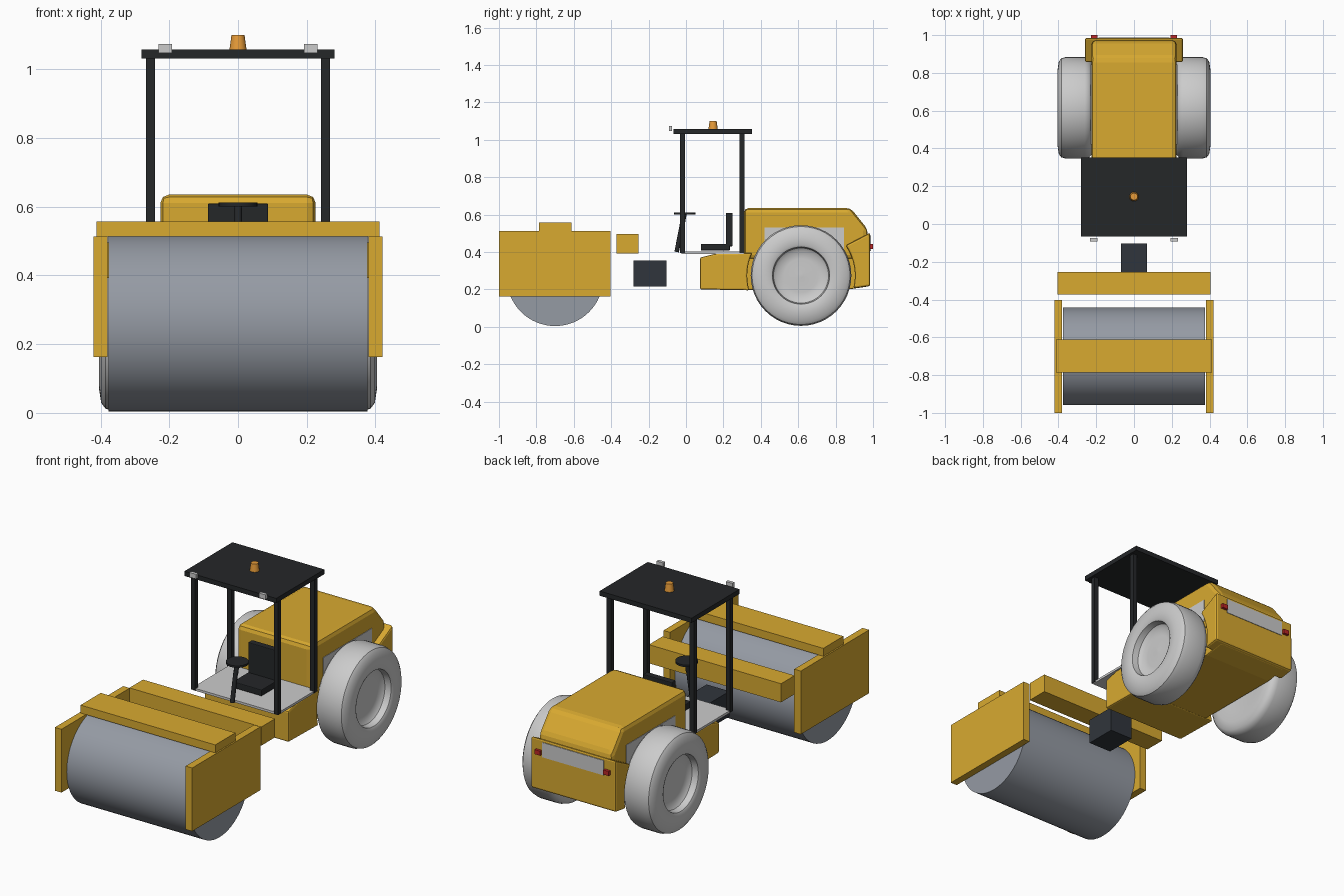
import bpy, bmesh, math
from mathutils import Vector, Matrix

if "Cube" in bpy.data.objects:
    bpy.data.objects.remove(bpy.data.objects["Cube"])


def mat(name, rgb):
    m = bpy.data.materials.new(name)
    m.diffuse_color = (*rgb, 1)
    m.use_nodes = True
    m.node_tree.nodes["Principled BSDF"].inputs["Base Color"].default_value = m.diffuse_color
    return m


YELLOW = mat("yellow_paint", (0.69, 0.40, 0.03))
STEEL = mat("drum_steel", (0.30, 0.325, 0.37))
BLACK = mat("black_paint", (0.018, 0.02, 0.022))
DARK = mat("dark_steel", (0.03, 0.036, 0.045))
AMBER = mat("amber", (0.8, 0.33, 0.04))
RED = mat("red_lens", (0.5, 0.02, 0.02))


def finish(name, bm, material=None, bevel=0, smooth=False, segments=2):
    bmesh.ops.recalc_face_normals(bm, faces=bm.faces)
    me = bpy.data.meshes.new(name)
    bm.to_mesh(me)
    bm.free()
    ob = bpy.data.objects.new(name, me)
    bpy.context.collection.objects.link(ob)
    if material:
        me.materials.append(material)
    if bevel:
        mod = ob.modifiers.new("bevel", "BEVEL")
        mod.width, mod.segments, mod.limit_method = bevel, segments, "ANGLE"
        mod.angle_limit = math.radians(25)
    if smooth:
        bpy.ops.object.select_all(action="DESELECT")
        ob.select_set(True)
        bpy.context.view_layer.objects.active = ob
        bpy.ops.object.shade_smooth_by_angle(angle=math.radians(35))
    return ob


def box(name, x, y, z, material=None, bevel=0):
    """Box from (min, max) pairs."""
    bm = bmesh.new()
    bmesh.ops.create_cube(bm, size=1)
    for v in bm.verts:
        v.co = Vector([(a + b) / 2 + c * (b - a) for (a, b), c in zip((x, y, z), v.co)])
    return finish(name, bm, material, bevel)


def side_profile(name, points, half_width, material, bevel):
    """Extrude a (y, z) outline across x."""
    bm = bmesh.new()
    face = bm.faces.new([bm.verts.new((-half_width, y, z)) for y, z in points])
    new = bmesh.ops.extrude_face_region(bm, geom=[face])["geom"]
    bmesh.ops.translate(bm, vec=(2 * half_width, 0, 0),
                        verts=[g for g in new if isinstance(g, bmesh.types.BMVert)])
    return finish(name, bm, material, bevel)


def rod(name, a, b, r1, r2, material, n=24):
    """Cylinder or cone between two points."""
    a, b = Vector(a), Vector(b)
    bm = bmesh.new()
    rot = (b - a).to_track_quat("Z", "Y").to_matrix().to_4x4()
    bmesh.ops.create_cone(bm, cap_ends=True, segments=n, radius1=r1, radius2=r2,
                          depth=(b - a).length, matrix=Matrix.Translation((a + b) / 2) @ rot)
    return finish(name, bm, material, smooth=True)


def lathe_x(name, profile, y, z, side, n=48):
    """Revolve an (x, radius) profile around an x axle."""
    bm = bmesh.new()
    vs = [bm.verts.new((side * x, y, z + r)) for x, r in profile]
    es = [bm.edges.new(p) for p in zip(vs, vs[1:])]
    bmesh.ops.spin(bm, geom=vs + es, cent=(0, y, z), axis=(1, 0, 0),
                   angle=math.tau, steps=n, use_merge=True)
    bmesh.ops.remove_doubles(bm, verts=bm.verts, dist=1e-5)
    return finish(name, bm, smooth=True)


WY, WZ, ARCH = 0.615, 0.274, 0.288


def arch(z0, z1, side, n=8):
    """Wheel arch points from height z0 to z1."""
    zs = [z0 + (z1 - z0) * i / n for i in range(n + 1)]
    return [(WY + side * math.sqrt(ARCH ** 2 - (z - WZ) ** 2), z) for z in zs]


# Drum and its frame
rod("drum", (-0.377, -0.70, 0.262), (0.377, -0.70, 0.262), 0.258, 0.258, STEEL, 64)
for s, n in ((-1, "left"), (1, "right")):
    box(n + "_drum_plate", sorted((s * 0.38, s * 0.42)), (-1.0, -0.403), (0.163, 0.513), YELLOW)
box("drum_top_beam", (-0.412, 0.412), (-0.787, -0.611), (0.513, 0.557), YELLOW)
box("drum_rear_beam", (-0.404, 0.404), (-0.372, -0.253), (0.393, 0.496), YELLOW)
box("articulation_block", (-0.07, 0.07), (-0.28, -0.104), (0.216, 0.355), DARK)

# Rear chassis: wide front, narrow middle between the wheels, wide tail
side_profile("chassis_front", [(0.075, 0.2), (0.075, 0.37), (0.155, 0.39)]
             + arch(0.395, 0.195, -1), 0.257, YELLOW, 0.008)
side_profile("chassis_middle", [(0.25, 0.198), (0.25, 0.38), (0.97, 0.40), (0.97, 0.215), (0.85, 0.197)],
             0.215, YELLOW, 0.006)
side_profile("chassis_tail", arch(0.205, 0.435, 1) + [(0.985, 0.503), (0.985, 0.218)],
             0.26, YELLOW, 0.01)

# Engine hood with chamfered rear
side_profile("hood", [(0.31, 0.36), (0.31, 0.635), (0.88, 0.635), (0.972, 0.52), (0.972, 0.36)],
             0.226, YELLOW, 0.025)

# Grilles and tail lights
for s, n in ((-1, "left"), (1, "right")):
    box(n + "_side_grille", sorted((s * 0.20, s * 0.229)), (0.42, 0.845), (0.40, 0.53))
    box(n + "_tail_light", (s * 0.21 - 0.017, s * 0.21 + 0.017), (0.98, 1.0), (0.417, 0.442), RED)
box("rear_grille", (-0.188, 0.188), (0.95, 0.988), (0.405, 0.487))

# Tyres with dished hubs
TYRE = [(0.225, 0), (0.225, 0.14), (0.215, 0.20), (0.222, 0.245), (0.238, 0.263), (0.26, 0.269),
        (0.36, 0.269), (0.385, 0.262), (0.398, 0.245), (0.405, 0.20), (0.405, 0.165),
        (0.399, 0.153), (0.365, 0.147), (0.352, 0.13), (0.348, 0.09), (0.355, 0.01), (0.355, 0)]
for s, n in ((-1, "left"), (1, "right")):
    lathe_x(n + "_rear_wheel", TYRE, WY, WZ, s)

# Operator platform and canopy
box("platform", (-0.262, 0.262), (-0.025, 0.31), (0.39, 0.403))
for s, n in ((-1, "left"), (1, "right")):
    for y, m in ((-0.018, "front"), (0.3, "rear")):
        box(f"{n}_{m}_post", sorted((s * 0.241, s * 0.267)), (y - 0.013, y + 0.013), (0.395, 1.035), BLACK)
    box(n + "_work_light", (s * 0.212 - 0.02, s * 0.212 + 0.02), (-0.092, -0.074), (1.047, 1.073))
box("canopy_roof", (-0.281, 0.281), (-0.067, 0.353), (1.031, 1.057), BLACK)
rod("beacon", (0, 0.145, 1.055), (0, 0.145, 1.099), 0.025, 0.019, AMBER)

# Seat and steering
box("seat_cushion", (-0.088, 0.088), (0.08, 0.235), (0.408, 0.443), BLACK, 0.004)
box("seat_back", (-0.088, 0.088), (0.213, 0.249), (0.43, 0.609), BLACK, 0.004)
rod("steering_column", (0, -0.05, 0.40), (0, -0.018, 0.565), 0.012, 0.012, BLACK, 12)
rod("steering_stem", (0, -0.018, 0.55), (0, -0.008, 0.607), 0.012, 0.012, BLACK, 12)
rod("steering_wheel", (0, -0.006, 0.601), (0, -0.006, 0.612), 0.057, 0.057, BLACK)
